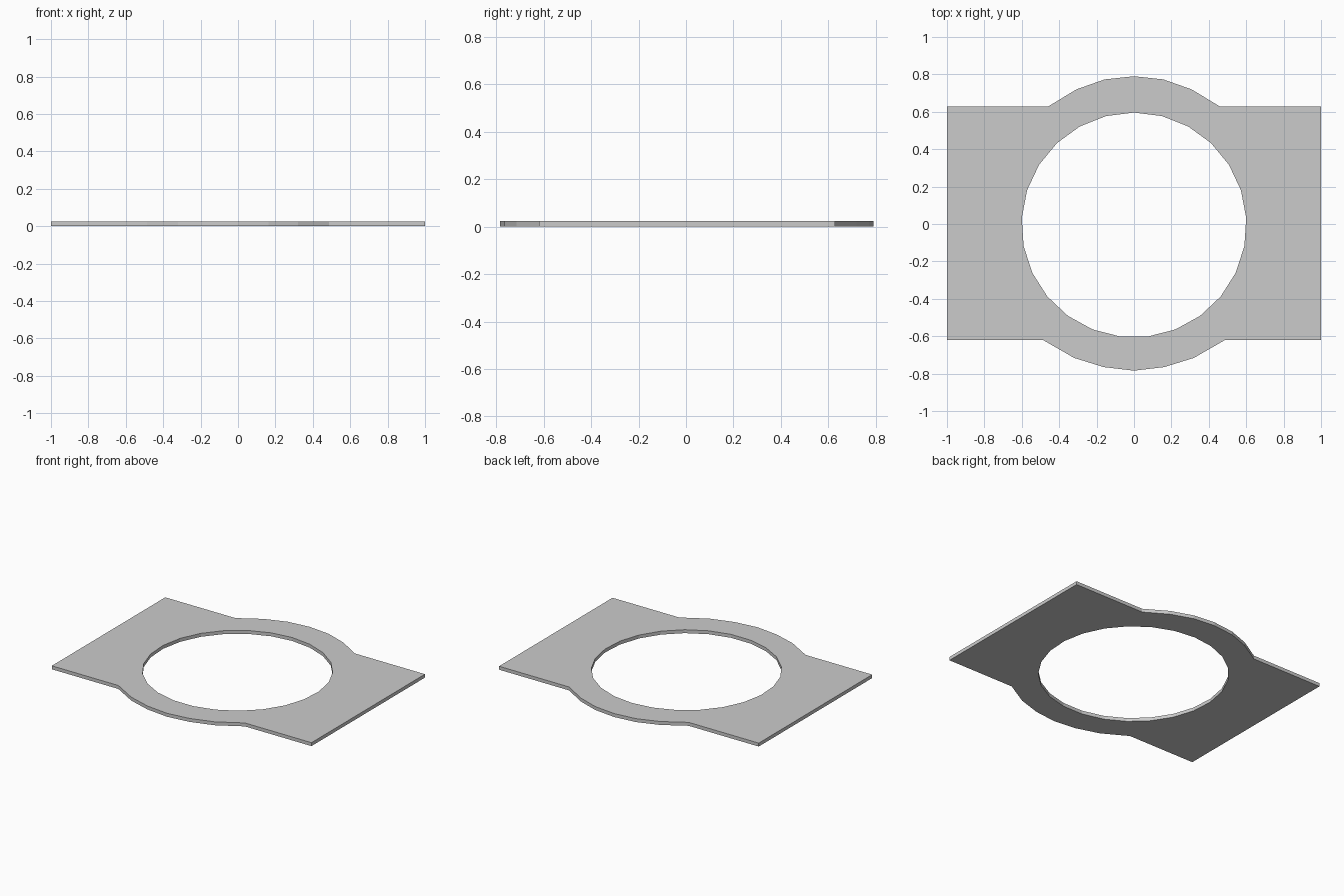
import bpy, bmesh
from math import radians, sin, cos

if "Cube" in bpy.data.objects:
    bpy.data.objects.remove(bpy.data.objects["Cube"])

THICKNESS = 0.024
HOLE_RADIUS, HOLE_SIDES, HOLE_Y = 0.601, 25, -0.005

# Right half of the outer outline, from top centre round to bottom centre
half = [(0, 0.79), (0.157, 0.773), (0.307, 0.72), (0.46, 0.628), (1, 0.628),
        (1, -0.62), (0.487, -0.62), (0.32, -0.716), (0.162, -0.765), (0, -0.784)]
outline = half + [(-x, y) for x, y in half[-2:0:-1]]

# Round opening, one corner pointing to the back
step = 360 / HOLE_SIDES
hole = [(HOLE_RADIUS * cos(radians(90 + i * step)),
         HOLE_Y + HOLE_RADIUS * sin(radians(90 + i * step))) for i in range(HOLE_SIDES)]


def add_loop(bm, points):
    verts = [bm.verts.new((x, y, 0)) for x, y in points]
    return [bm.edges.new((v, verts[(i + 1) % len(verts)])) for i, v in enumerate(verts)]


# Fill between the two loops, then raise to full thickness
bm = bmesh.new()
edges = add_loop(bm, outline) + add_loop(bm, hole)
bmesh.ops.triangle_fill(bm, edges=edges, use_beauty=True, use_dissolve=False, normal=(0, 0, 1))
result = bmesh.ops.extrude_face_region(bm, geom=bm.faces[:], use_keep_orig=True)
top = [g for g in result["geom"] if isinstance(g, bmesh.types.BMVert)]
bmesh.ops.translate(bm, verts=top, vec=(0, 0, THICKNESS))
bmesh.ops.recalc_face_normals(bm, faces=bm.faces[:])

mesh = bpy.data.meshes.new("flange_plate")
bm.to_mesh(mesh)
bm.free()
plate = bpy.data.objects.new("flange_plate", mesh)
bpy.context.collection.objects.link(plate)
